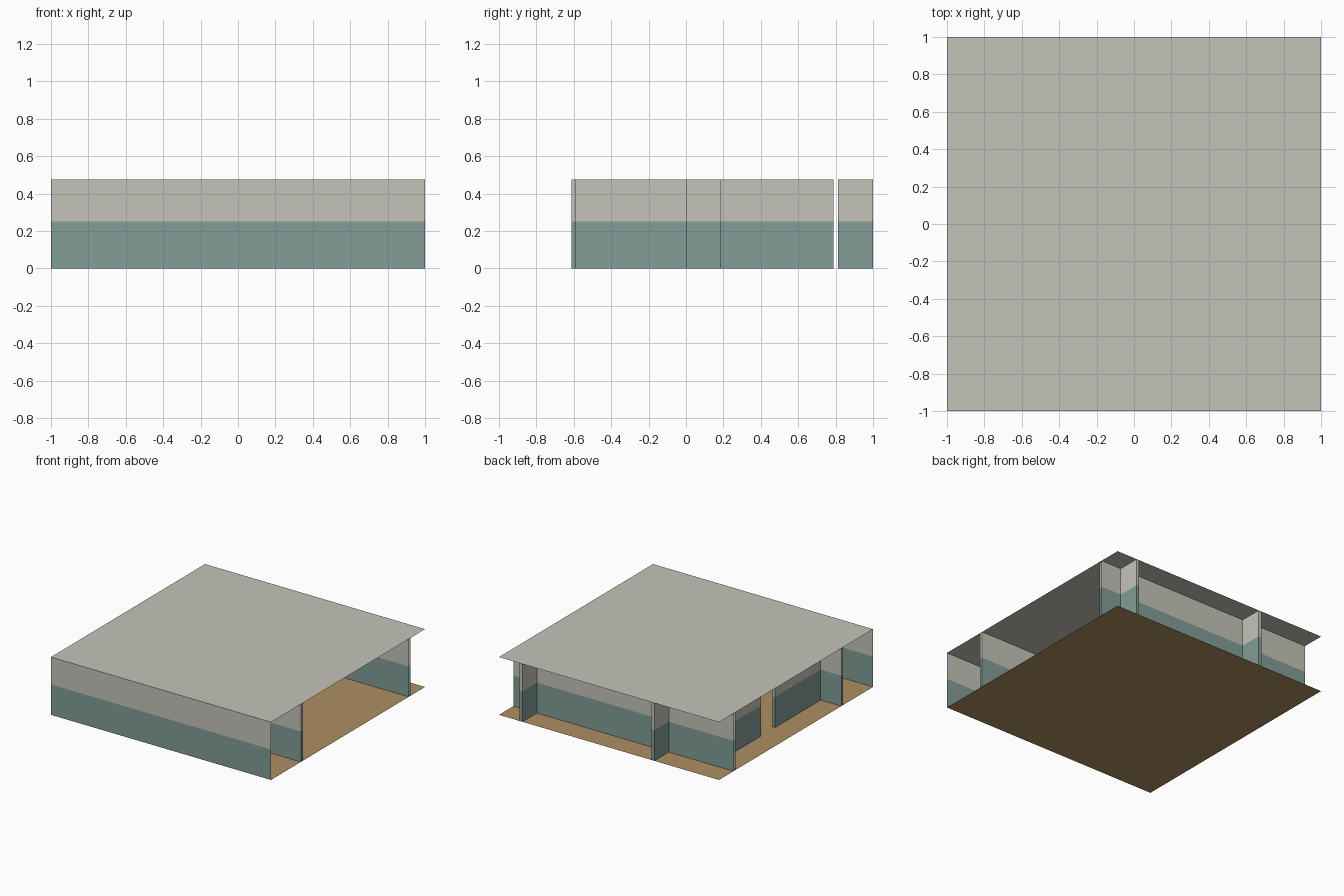
import bpy
import bmesh

cube = bpy.data.objects.get("Cube")
if cube:
    bpy.data.objects.remove(cube, do_unlink=True)

HEIGHT = 0.475      # ceiling height
DADO = 0.25         # top of the painted lower band
HALF = 0.0125       # half of a wall's thickness


def material(name, color):
    mat = bpy.data.materials.new(name)
    mat.use_nodes = True
    mat.diffuse_color = (*color, 1)
    mat.node_tree.nodes["Principled BSDF"].inputs["Base Color"].default_value = (*color, 1)
    return mat


PLASTER = material("warm grey plaster", (0.56, 0.55, 0.49))
TEAL = material("muted teal paint", (0.22, 0.34, 0.31))
WOOD = material("ochre floor", (0.42, 0.27, 0.12))


def finish(name, bm, mats):
    mesh = bpy.data.meshes.new(name)
    bm.to_mesh(mesh)
    bm.free()
    for mat in mats:
        mesh.materials.append(mat)
    obj = bpy.data.objects.new(name, mesh)
    bpy.context.collection.objects.link(obj)
    return obj


def slab(name, z, mat):
    """Thin horizontal sheet covering the whole plan."""
    bm = bmesh.new()
    bmesh.ops.create_grid(bm, x_segments=1, y_segments=1, size=1)
    bmesh.ops.translate(bm, verts=bm.verts, vec=(0, 0, z))
    finish(name, bm, [mat])


def wall(name, *paths):
    """Raise plan paths into sheets with a teal lower band."""
    bm = bmesh.new()
    for path in paths:
        for (ax, ay), (bx, by) in zip(path, path[1:]):
            for index, (low, high) in enumerate([(0, DADO), (DADO, HEIGHT)]):
                corners = [(ax, ay, low), (bx, by, low), (bx, by, high), (ax, ay, high)]
                face = bm.faces.new([bm.verts.new(c) for c in corners])
                face.material_index = 1 - index
    bmesh.ops.remove_doubles(bm, verts=bm.verts, dist=0.0005)
    finish(name, bm, [PLASTER, TEAL])


def box_path(x0, x1, y0, y1):
    return [(x0, y0), (x1, y0), (x1, y1), (x0, y1), (x0, y0)]


def cross_wall(name, x, y0, y1):
    """Closed wall running front to back."""
    wall(name, box_path(x - HALF, x + HALF, y0, y1))


# Floor and ceiling
slab("floor", 0, WOOD)
slab("ceiling", HEIGHT, PLASTER)

# Full-width walls; the rear partition is hollow with open ends
wall("front_wall", [(-1, -1), (1, -1)])
wall("front_partition", box_path(-1, 1, -0.6 - HALF, -0.6 + HALF))
wall("rear_partition", *[[(-1, y), (1, y)] for y in (0.8 - HALF, 0.8 + HALF)])

# Side partition with a doorway
cross_wall("side_partition_front", -0.8, -0.6 + HALF, 0.003)
cross_wall("side_partition_rear", -0.8, 0.2 - HALF, 0.8 - HALF)

# Short walls across the rear passage, and a screen facing the doorway
cross_wall("rear_stub_left", 0.8, 0.8 + HALF, 1)
cross_wall("rear_stub_right", -0.4, 0.8 + HALF, 1)
cross_wall("doorway_screen", -0.4, 0.003, 0.2 - HALF)
